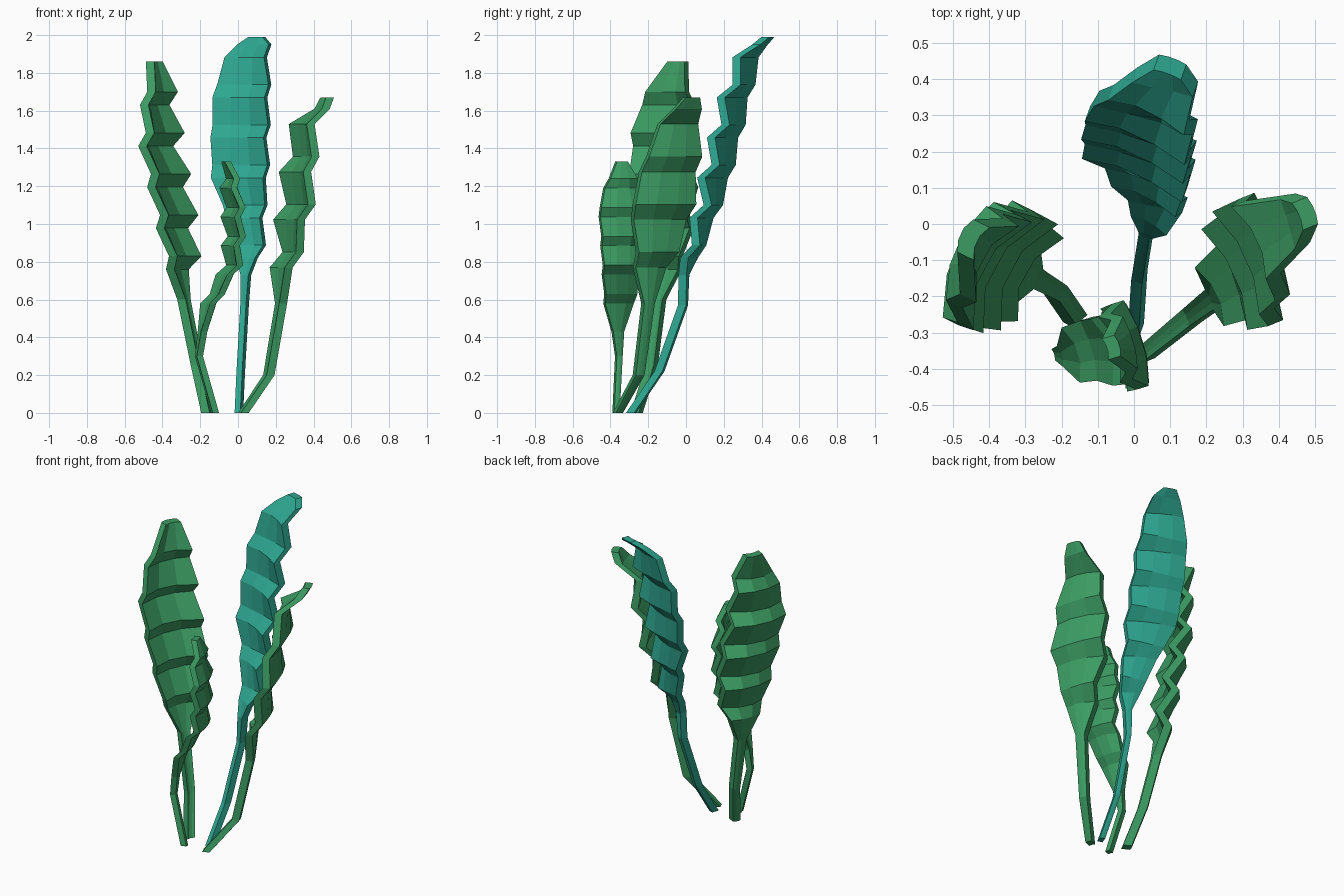
import bpy, bmesh, math
from mathutils import Vector

if "Cube" in bpy.data.objects:
    bpy.data.objects.remove(bpy.data.objects["Cube"])


def material(name, rgb):
    m = bpy.data.materials.new(name)
    m.diffuse_color = (*rgb, 1)
    m.use_nodes = True
    m.node_tree.nodes["Principled BSDF"].inputs["Base Color"].default_value = m.diffuse_color
    return m


green = material("leaf green", (0.045, 0.335, 0.125))
teal = material("leaf teal", (0.027, 0.385, 0.28))

# Columns across a blade
COLUMNS = (-1, -0.35, 0.35, 1)


def sample(pts, z):
    """Interpolate (x, y, z, half width) control points at height z."""
    for a, b in zip(pts, pts[1:]):
        if z <= b[2] + 1e-6:
            t = (z - a[2]) / (b[2] - a[2])
            return [p + (q - p) * t for p, q in zip(a, b)]
    return list(pts[-1])


def leaf(name, mat, stem, blade, tip, out_deg, zig, pleat, folds, cup, thick):
    """Plain stem plus a pleated blade; out_deg is the way its back faces,
    pleat is the fold strength in each column."""
    out = Vector((math.cos(math.radians(out_deg)), math.sin(math.radians(out_deg)), 0))
    side = Vector((-out.y, out.x, 0))
    rows = [(*p, 0.0) for p in stem]
    # Pleats: a short step followed by a long run
    z0, z1 = blade[0][2], blade[-1][2]
    step = (z1 - z0) / (folds + 0.32)
    for i in range(folds + 1):
        for f, s in ((0, -1), (0.32, 1)):
            p = sample(blade, z0 + (i + f) * step)
            rows.append((*p, s * zig * min(1, p[3] / 0.07)))
    rows.append((*tip, 0.0))
    bm = bmesh.new()
    loops = []
    section = list(zip(COLUMNS, pleat))
    for x, y, z, w, off in rows:
        def ring_point(s, k, d):
            bow = cup * w * (0.5 - s * s)
            return bm.verts.new(Vector((x, y, z)) + side * (s * w) + out * (off * k + bow + d))
        loops.append([ring_point(s, k, thick / 2) for s, k in section] +
                     [ring_point(s, k, -thick / 2) for s, k in reversed(section)])
    n = len(loops[0])
    for a, b in zip(loops, loops[1:]):
        for i in range(n):
            j = (i + 1) % n
            bm.faces.new((a[i], a[j], b[j], b[i]))
    bm.faces.new(loops[0])
    bm.faces.new(loops[-1])
    bmesh.ops.recalc_face_normals(bm, faces=bm.faces)
    me = bpy.data.meshes.new(name)
    bm.to_mesh(me)
    bm.free()
    me.materials.append(mat)
    ob = bpy.data.objects.new(name, me)
    bpy.context.collection.objects.link(ob)


# Tall teal leaf at the back
leaf("back_leaf", teal,
     [(.005, -.29, 0, .016), (.015, -.14, .22, .016), (.035, -.015, .57, .016), (.042, -.01, .73, .022)],
     [(.055, .035, .82, .055), (.06, .055, .9, .08), (.04, .115, 1.05, .1), (.012, .165, 1.23, .15),
      (.012, .22, 1.45, .153), (.02, .275, 1.68, .15), (.045, .335, 1.87, .12), (.08, .375, 1.95, .085)],
     (.1, .435, 1.99, .04),
     70, .032, (1, .65, .35, .4), 5, .1, .045)

# Wide leaf on the left
leaf("left_leaf", green,
     [(-.165, -.26, 0, .024), (-.22, -.18, .25, .024), (-.29, -.14, .6, .03)],
     [(-.31, -.13, .76, .1), (-.325, -.12, .85, .14), (-.375, -.11, 1.15, .18),
      (-.435, -.11, 1.4, .175), (-.43, -.11, 1.55, .165), (-.44, -.08, 1.7, .12)],
     (-.45, -.04, 1.86, .05),
     154, -.034, (1, .65, .5, .6), 4, .3, .05)

# Wide leaf on the right
leaf("right_leaf", green,
     [(.03, -.36, 0, .02), (.165, -.25, .2, .025), (.23, -.2, .58, .03)],
     [(.26, -.18, .77, .09), (.28, -.15, .88, .12), (.32, -.12, 1.1, .17),
      (.345, -.07, 1.35, .15), (.37, -.03, 1.53, .11), (.425, 0, 1.61, .07)],
     (.475, .03, 1.67, .04),
     22, .034, (.6, .5, .65, 1), 3, .15, .045)

# Small leaf in front
leaf("front_leaf", green,
     [(-.12, -.37, 0, .015), (-.205, -.355, .3, .016), (-.185, -.36, .43, .03)],
     [(-.135, -.35, .58, .08), (-.105, -.345, .66, .09), (-.025, -.34, .76, .1), (-.01, -.335, .95, .115),
      (-.015, -.335, 1.12, .125), (-.035, -.335, 1.24, .075)],
     (-.06, -.34, 1.33, .03),
     17, .018, (.8, .6, .6, 1), 4, .2, .035)
